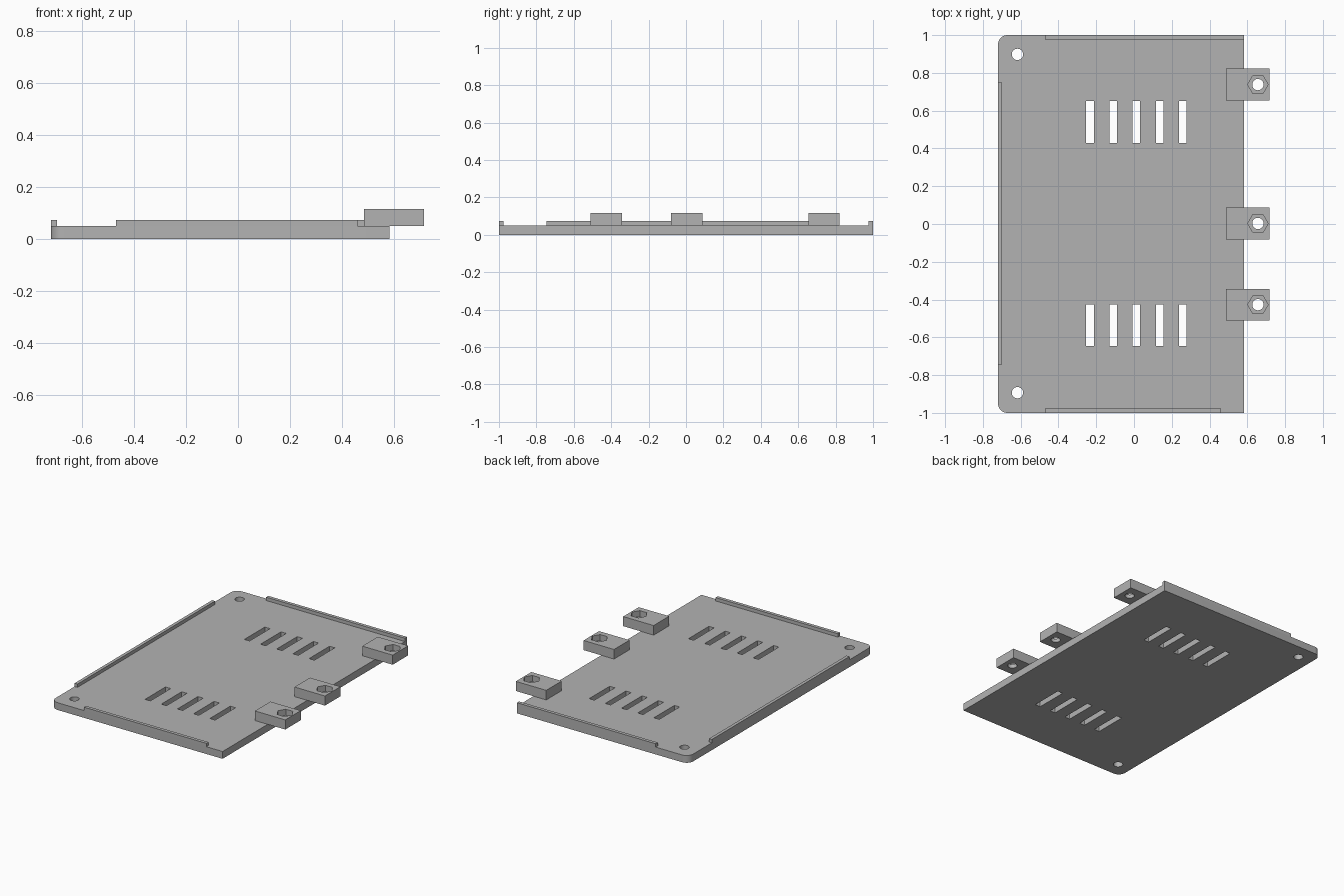
import bpy, bmesh, math
from mathutils import Matrix

cube = bpy.data.objects.get("Cube")
if cube:
    bpy.data.objects.remove(cube, do_unlink=True)

grey = bpy.data.materials.new("plain grey")
grey.use_nodes = True
colour = (0.45, 0.45, 0.45, 1)
grey.diffuse_color = colour
grey.node_tree.nodes["Principled BSDF"].inputs["Base Color"].default_value = colour


def add_box(bm, x, y, z):
    """Box from (min, max) pairs."""
    centre = [sum(r) / 2 for r in (x, y, z)]
    size = [r[1] - r[0] for r in (x, y, z)]
    m = Matrix.Translation(centre) @ Matrix.Diagonal((*size, 1))
    bmesh.ops.create_cube(bm, size=1, matrix=m)


def add_prism(bm, x, y, z, radius, sides):
    """Upright prism with a corner pointing along x."""
    m = Matrix.Translation((x, y, sum(z) / 2)) @ Matrix.Rotation(math.pi / 2, 4, "Z")
    bmesh.ops.create_cone(bm, cap_ends=True, segments=sides, radius1=radius,
                          radius2=radius, depth=z[1] - z[0], matrix=m)


def finish(bm, name):
    mesh = bpy.data.meshes.new(name)
    bm.to_mesh(mesh)
    bm.free()
    mesh.materials.append(grey)
    obj = bpy.data.objects.new(name, mesh)
    bpy.context.collection.objects.link(obj)
    return obj


def box(name, x, y, z):
    bm = bmesh.new()
    add_box(bm, x, y, z)
    return finish(bm, name)


def cut(obj, bm):
    """Subtract a temporary cutter from a part."""
    cutter = finish(bm, "cutter")
    cutter.hide_render = True
    mod = obj.modifiers.new("cut", "BOOLEAN")
    mod.operation, mod.solver, mod.object = "DIFFERENCE", "EXACT", cutter
    bpy.context.view_layer.objects.active = obj
    bpy.ops.object.modifier_apply(modifier=mod.name)
    bpy.data.objects.remove(cutter, do_unlink=True)


def smooth(obj):
    bpy.ops.object.select_all(action="DESELECT")
    obj.select_set(True)
    bpy.context.view_layer.objects.active = obj
    bpy.ops.object.shade_smooth_by_angle(angle=math.radians(30))


LEFT, RIGHT, THICK, LIP = -0.72, 0.583, 0.05, 0.073
THROUGH = (-0.1, 0.3)

# Base plate with two rounded corners
bm = bmesh.new()
add_box(bm, (LEFT, RIGHT), (-1, 1), (0, THICK))
corners = [e for e in bm.edges if all(v.co.x < 0 for v in e.verts)
           and abs(e.verts[0].co.z - e.verts[1].co.z) > 0.01]
bmesh.ops.bevel(bm, geom=corners, offset=0.05, segments=8, profile=0.5, affect="EDGES")
plate = finish(bm, "base_plate")

# Vent slots and corner screw holes
bm = bmesh.new()
for y in (0.541, -0.536):
    for i in range(-2, 3):
        x = 0.013 + i * 0.123
        add_box(bm, (x - 0.02, x + 0.02), (y - 0.111, y + 0.111), THROUGH)
for y in (0.898, -0.893):
    add_prism(bm, -0.617, y, THROUGH, 0.03, 32)
cut(plate, bm)
smooth(plate)

# Raised lips along three edges
box("front_lip", (-0.47, 0.46), (-1, -0.977), (THICK, LIP))
box("back_lip", (-0.47, RIGHT), (0.977, 1), (THICK, LIP))
box("side_lip", (LEFT, LEFT + 0.022), (-0.745, 0.748), (THICK, LIP))

# Mounting tabs with a bolt hole and a hexagonal nut recess
for name, y in (("back", 0.738), ("middle", 0.003), ("front", -0.427)):
    tab = box(name + "_mounting_tab", (0.486, 0.717), (y - 0.084, y + 0.084), (THICK, 0.116))
    for z, radius, sides in ((THROUGH, 0.03, 32), ((0.075, 0.3), 0.054, 6)):
        bm = bmesh.new()
        # Hexagon corners lie along x
        add_prism(bm, 0.656, y, z, radius, sides)
        cut(tab, bm)
    smooth(tab)
